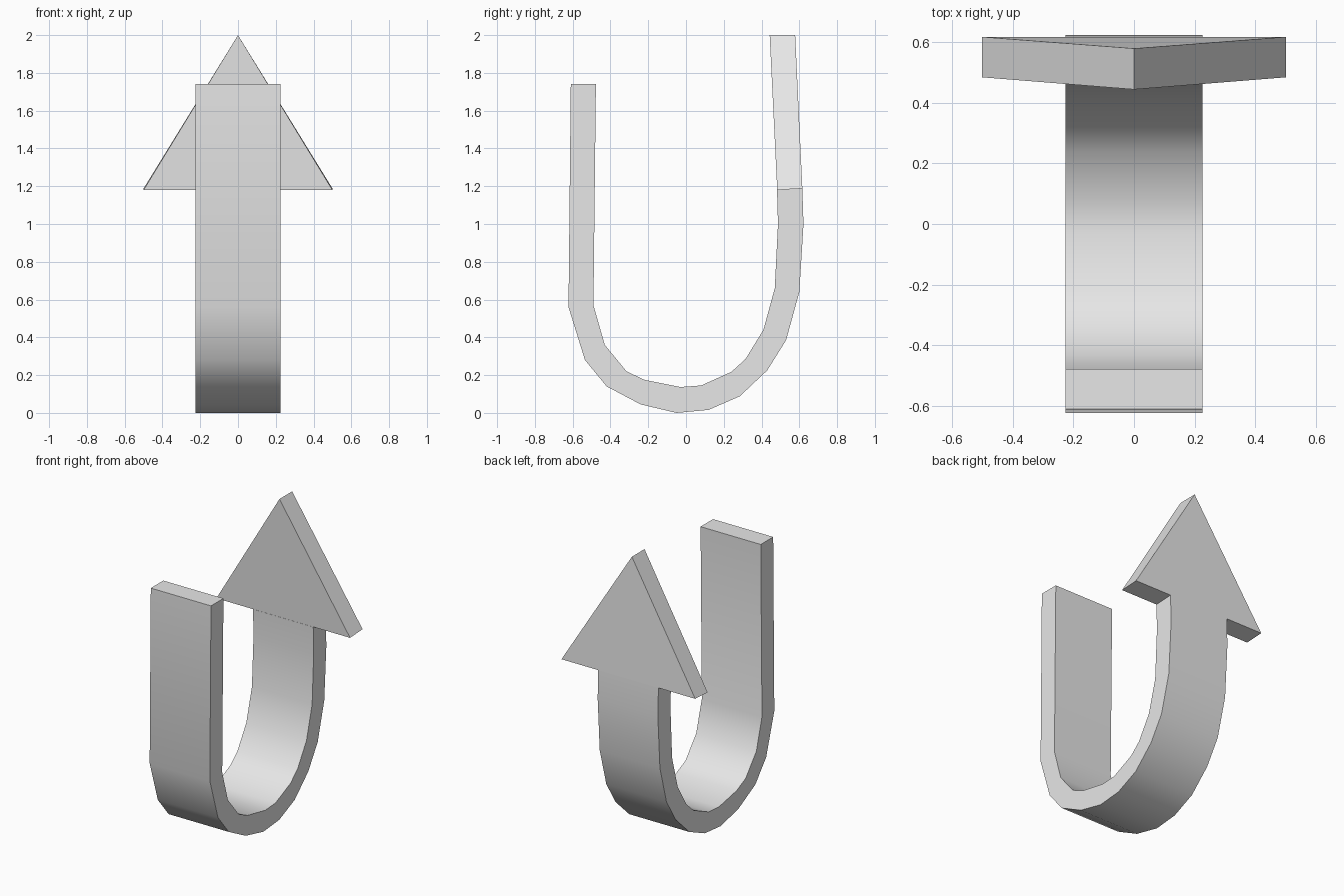
import bpy, bmesh

if "Cube" in bpy.data.objects:
    bpy.data.objects.remove(bpy.data.objects["Cube"])

grey = bpy.data.materials.new("light grey")
grey.diffuse_color = (0.8, 0.8, 0.8, 1)
grey.use_nodes = True
grey.node_tree.nodes["Principled BSDF"].inputs["Base Color"].default_value = grey.diffuse_color


def finish(name, bm):
    bmesh.ops.recalc_face_normals(bm, faces=bm.faces[:])
    mesh = bpy.data.meshes.new(name)
    bm.to_mesh(mesh)
    bm.free()
    mesh.materials.append(grey)
    obj = bpy.data.objects.new(name, mesh)
    bpy.context.collection.objects.link(obj)
    bpy.context.view_layer.objects.active = obj
    obj.select_set(True)
    bpy.ops.object.shade_smooth_by_angle(angle=0.61)
    obj.select_set(False)


# Curved shaft: matching outer and inner (y, z) profiles, from free end to arrowhead
outer = [(-.61, 1.74), (-.622, .56), (-.535, .28), (-.42, .14), (-.24, .045), (-.05, 0),
         (.12, .016), (.285, .088), (.43, .225), (.53, .385), (.60, .64), (.622, 1.0), (.616, 1.188)]
inner = [(-.477, 1.74), (-.49, .57), (-.43, .36), (-.315, .22), (-.22, .175), (-.03, .137),
         (.08, .145), (.24, .217), (.315, .285), (.41, .44), (.47, .66), (.487, 1.0), (.482, 1.18)]
W = 0.225
bm = bmesh.new()
rings = [[bm.verts.new((x, *p)) for x, p in ((-W, o), (W, o), (W, i), (-W, i))]
         for o, i in zip(outer, inner)]
for a, b in zip(rings, rings[1:]):
    for k in range(4):
        n = (k + 1) % 4
        bm.faces.new((a[k], a[n], b[n], b[k]))
bm.faces.new(rings[0])
bm.faces.new(rings[-1])
finish("curved_shaft", bm)

# Arrowhead: triangular plate leaning slightly towards the front
bm = bmesh.new()
front = [bm.verts.new(p) for p in ((-.5, .483, 1.18), (.5, .483, 1.18), (0, .443, 2.0))]
back = [bm.verts.new(p) for p in ((-.5, .616, 1.188), (.5, .616, 1.188), (0, .578, 2.0))]
bm.faces.new(front)
bm.faces.new(back)
for k in range(3):
    n = (k + 1) % 3
    bm.faces.new((front[k], front[n], back[n], back[k]))
finish("arrowhead", bm)
